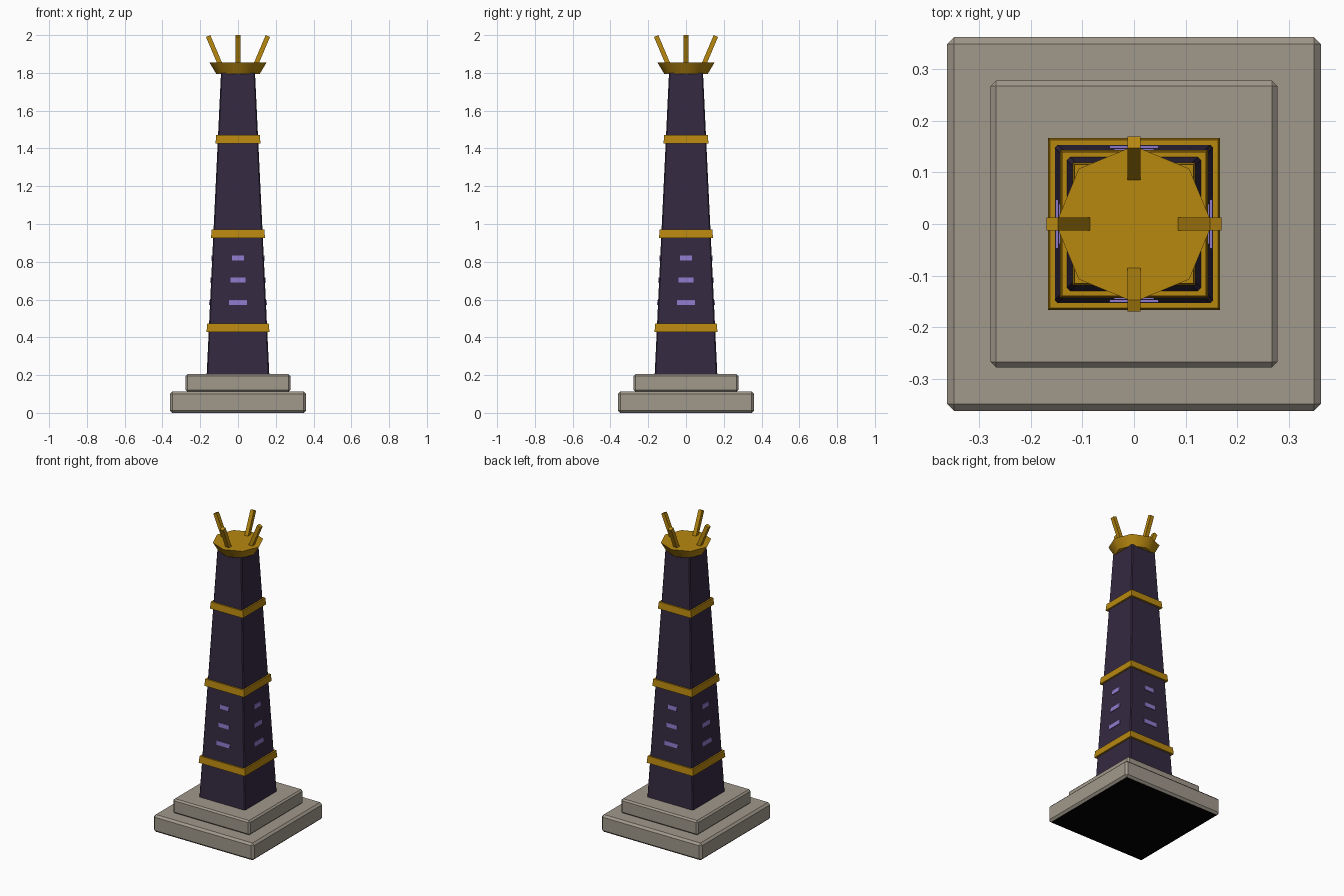
import bpy, bmesh, math
from mathutils import Matrix

if "Cube" in bpy.data.objects:
    bpy.data.objects.remove(bpy.data.objects["Cube"])


def material(name, rgb):
    lin = [(c / 255 / 12.92) if c / 255 <= 0.04045 else ((c / 255 + 0.055) / 1.055) ** 2.4 for c in rgb]
    m = bpy.data.materials.new(name)
    m.diffuse_color = (*lin, 1)
    m.use_nodes = True
    m.node_tree.nodes["Principled BSDF"].inputs["Base Color"].default_value = m.diffuse_color
    return m


stone = material("warm grey stone", (160, 152, 139))
dark = material("dark violet stone", (52, 41, 65))
gold = material("old gold", (184, 136, 16))
lilac = material("lilac glow", (143, 123, 204))
black = material("black underside", (0, 0, 0))


def finish(name, bm, mat):
    bmesh.ops.recalc_face_normals(bm, faces=bm.faces)
    me = bpy.data.meshes.new(name)
    bm.to_mesh(me)
    bm.free()
    ob = bpy.data.objects.new(name, me)
    me.materials.append(mat)
    bpy.context.collection.objects.link(ob)
    return ob


def frustum(name, sides, r0, r1, z0, z1, mat, turn=0.0, bevel=0.0, upright_only=False):
    """Closed tapered prism; r0 and r1 are corner radii."""
    bm = bmesh.new()
    rings = [[bm.verts.new((r * math.cos(turn + i * math.tau / sides),
                            r * math.sin(turn + i * math.tau / sides), z))
              for i in range(sides)] for r, z in ((r0, z0), (r1, z1))]
    bm.faces.new(rings[0])
    bm.faces.new(rings[1])
    for i in range(sides):
        j = (i + 1) % sides
        bm.faces.new((rings[0][i], rings[0][j], rings[1][j], rings[1][i]))
    if bevel:
        edges = [e for e in bm.edges
                 if not upright_only or abs(e.verts[0].co.z - e.verts[1].co.z) > 0.01]
        bmesh.ops.bevel(bm, geom=edges, offset=bevel, segments=1, affect='EDGES')
    return finish(name, bm, mat)


def square(name, h0, h1, z0, z1, mat, **kw):
    """Square frustum from half widths."""
    s = math.sqrt(2)
    return frustum(name, 4, h0 * s, h1 * s, z0, z1, mat, turn=math.pi / 4, **kw)


def box(name, size, matrix, mat):
    bm = bmesh.new()
    bmesh.ops.create_cube(bm, size=1, matrix=matrix @ Matrix.Diagonal((*size, 1)))
    return finish(name, bm, mat)


# Shaft taper
Z0, Z1, H0, H1 = 0.20, 1.80, 0.166, 0.090
SLOPE = (H0 - H1) / (Z1 - Z0)


def half_at(z):
    return H0 - SLOPE * (z - Z0)


# Stepped plinth with black undersides
for plinth in (square("lower_plinth", 0.361, 0.361, 0.0, 0.112, stone, bevel=0.013),
               square("upper_plinth", 0.277, 0.277, 0.112, 0.206, stone, bevel=0.010)):
    plinth.data.materials.append(black)
    for face in plinth.data.polygons:
        if face.normal.z < -0.9:
            face.material_index = 1

# Tapered shaft
square("shaft", H0, H1, Z0, Z1, dark, bevel=0.006, upright_only=True)

# Gold bands
for n, z in enumerate((0.45, 0.949, 1.449)):
    h = half_at(z) + 0.0115
    square(f"band_{n + 1}", h + 0.001, h - 0.003, z - 0.022, z + 0.022, gold)

# Slit windows on every face, narrowing upward
lean = Matrix.Rotation(-math.atan(SLOPE), 4, 'Y')
for side in range(4):
    spin = Matrix.Rotation(side * math.pi / 2, 4, 'Z')
    for n, (z, w) in enumerate(((0.585, 0.094), (0.703, 0.078), (0.82, 0.064))):
        place = spin @ Matrix.Translation((half_at(z), 0, z)) @ lean
        box(f"window_{side + 1}_{n + 1}", (0.009, w, 0.027), place, lilac)

# Flared eight-sided crown, softly shaded around the rim
crown = frustum("crown", 8, 0.115, 0.151, 1.795, 1.855, gold)
bpy.context.view_layer.objects.active = crown
crown.select_set(True)
bpy.ops.object.shade_smooth_by_angle(angle=math.radians(50))

# Four prongs leaning outward
TILT, LENGTH = 0.4, 0.175
for side in range(4):
    spin = Matrix.Rotation(side * math.pi / 2, 4, 'Z')
    place = (spin @ Matrix.Translation((0.158, 0, 1.9951)) @ Matrix.Rotation(TILT, 4, 'Y')
             @ Matrix.Translation((0, 0, -LENGTH / 2)))
    box(f"prong_{side + 1}", (0.025, 0.025, LENGTH), place, gold)
